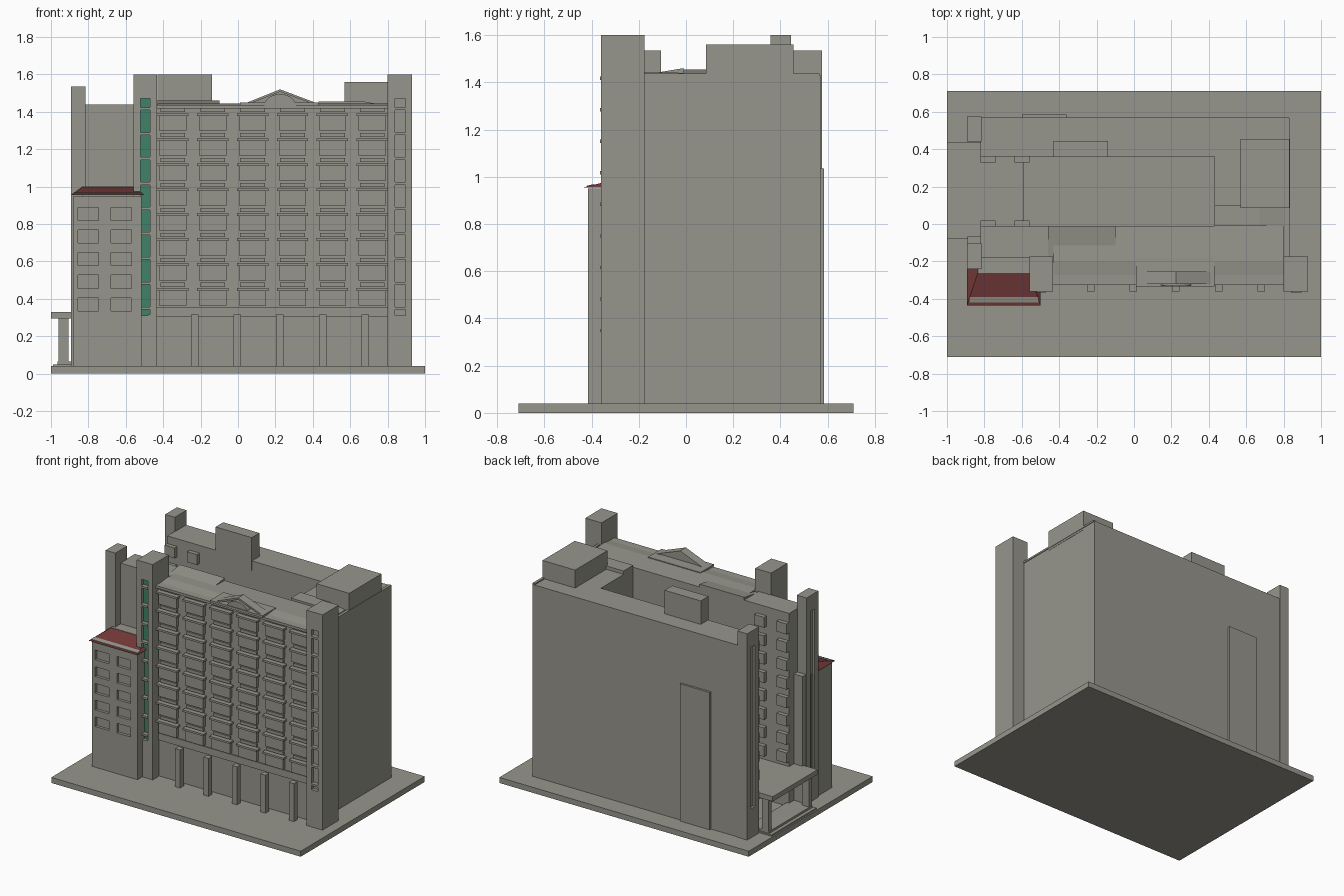
import bpy, bmesh, math

if "Cube" in bpy.data.objects:
    bpy.data.objects.remove(bpy.data.objects["Cube"])

def mat(name, c):
    m = bpy.data.materials.new(name)
    m.diffuse_color = (*c, 1)
    m.use_nodes = True
    m.node_tree.nodes["Principled BSDF"].inputs["Base Color"].default_value = m.diffuse_color
    return m

STONE = mat("stone grey", (0.31, 0.305, 0.265))
GREEN = mat("green glass", (0.05, 0.22, 0.14))
RED = mat("red roof", (0.18, 0.042, 0.042))

def finish(name, bm, m):
    bmesh.ops.recalc_face_normals(bm, faces=bm.faces)
    me = bpy.data.meshes.new(name)
    bm.to_mesh(me)
    bm.free()
    me.materials.append(m)
    ob = bpy.data.objects.new(name, me)
    bpy.context.collection.objects.link(ob)
    return ob

def add_box(bm, x0, x1, y0, y1, z0, z1):
    vs = bmesh.ops.create_cube(bm, size=1)["verts"]
    for v in vs:
        v.co = ((x0, x1)[v.co.x > 0], (y0, y1)[v.co.y > 0], (z0, z1)[v.co.z > 0])

def boxes(name, items, m=STONE):
    bm = bmesh.new()
    for b in items:
        add_box(bm, *b)
    return finish(name, bm, m)

def prism(name, profile, a, b, axis, m=STONE):
    """Extrude a 2D (u, z) profile from a to b along axis x or y."""
    bm = bmesh.new()
    rings = []
    for t in (a, b):
        rings.append([bm.verts.new((t, u, z) if axis == "x" else (u, t, z)) for u, z in profile])
    bm.faces.new(rings[0])
    bm.faces.new(rings[1])
    n = len(profile)
    for i in range(n):
        j = (i + 1) % n
        bm.faces.new((rings[0][i], rings[0][j], rings[1][j], rings[1][i]))
    return finish(name, bm, m)

def carve(ob, items):
    """Cut box recesses out of an object."""
    cutter = boxes("cutter", items)
    mod = ob.modifiers.new("cut", "BOOLEAN")
    mod.object, mod.operation, mod.solver = cutter, "DIFFERENCE", "EXACT"
    bpy.context.view_layer.objects.active = ob
    bpy.ops.object.modifier_apply(modifier=mod.name)
    bpy.data.objects.remove(cutter)

G = 0.04                                   # ground level
R = 1.43                                   # main roof level
FLOORS = [0.45 + 0.1335 * i for i in range(8)]
BAYS = [-0.349 + 0.2135 * i for i in range(6)]

# Ground slab
boxes("ground_slab", [(-1, 1, -0.71, 0.71, 0, G)])

# Main blocks around the courtyard
boxes("front_block", [(-0.46, 0.83, -0.285, -0.01, G, R)])
boxes("right_block", [(0.43, 0.83, -0.02, 0.37, G, R)])
boxes("back_block", [(-0.82, 0.83, 0.36, 0.57, G, R)])
boxes("left_block", [(-0.82, -0.46, -0.18, -0.01, G, 1.44)])
boxes("lobby", [(-0.59, 0.43, -0.01, 0.36, G, 0.32)])
boxes("roof_edge", [(0.815, 0.835, -0.18, 0.565, R - 0.005, R + 0.008)])
boxes("rear_panel", [(-0.6, -0.36, 0.57, 0.585, G, 1.035)])

# Front facade: balconies, ledges and window heads
balconies, ledges, heads = [], [], []
for z in FLOORS:
    for x in BAYS:
        balconies.append((x - 0.073, x + 0.073, -0.31, -0.28, z - 0.085, z - 0.005))
        ledges.append((x - 0.084, x + 0.084, -0.322, -0.28, z - 0.007, z + 0.007))
        heads.append((x - 0.066, x + 0.066, -0.3, -0.28, z + 0.014, z + 0.036))
boxes("balconies", balconies)
boxes("balcony_ledges", ledges)
boxes("window_heads", heads)
boxes("front_cornice", [(-0.44, 0.8, -0.325, -0.2, 1.418, 1.436)])
boxes("facade_sill", [(-0.44, 0.8, -0.295, -0.28, 0.305, 0.355)])

# Arcade columns
boxes("arcade_columns", [(x - 0.02, x + 0.02, -0.36, -0.318, G, 0.315)
                         for x in [-0.46 + 0.228 * i for i in range(6)]])

# Corner towers with a recessed window strip
def tower(side, x0, x1, s0, s1, glass):
    t = boxes(side + "_tower", [(x0, x1, -0.36, -0.175, G, 1.6)])
    carve(t, [(s0, s1, -0.4, -0.33, 0.31, 1.47)])
    boxes(side + "_tower_glass", [(s0, s1, -0.335, -0.328, 0.31, 1.47)], glass)
    boxes(side + "_tower_bars", [(s0, s1, -0.365, -0.33, z, z + 0.014)
                                 for z in [0.342 + 0.1335 * i for i in range(9)]])

tower("left", -0.56, -0.432, -0.522, -0.47, GREEN)
tower("right", 0.8, 0.93, 0.84, 0.895, STONE)

# Low front wing with recessed windows
wing = boxes("low_wing", [(-0.88, -0.515, -0.415, -0.18, G, 0.95)])
carve(wing, [(x, x + 0.11, -0.5, -0.395, z - 0.035, z + 0.035)
             for x in (-0.855, -0.68) for z in [0.37 + 0.121 * i for i in range(5)]])

# Hipped red roof of the wing
bm = bmesh.new()
low = [bm.verts.new(p) for p in ((-0.893, -0.435, 0.955), (-0.5, -0.435, 0.955),
                                 (-0.5, -0.23, 0.955), (-0.893, -0.23, 0.955))]
top = [bm.verts.new(p) for p in ((-0.835, -0.26, 0.998), (-0.56, -0.26, 0.998),
                                 (-0.56, -0.23, 0.998), (-0.835, -0.23, 0.998))]
bm.faces.new(low)
bm.faces.new(top)
for i in range(4):
    j = (i + 1) % 4
    bm.faces.new((low[i], low[j], top[j], top[i]))
finish("wing_roof", bm, RED)
boxes("wing_roof_top", [(-0.835, -0.56, -0.262, -0.18, 0.94, 1.0)])
prism("wing_roof_band", [(-0.42, 0.956), (-0.39, 0.964), (-0.39, 0.969), (-0.42, 0.962)],
      -0.88, -0.51, "x")

# Slim stair towers on the left side, with a slot
for name, y0, y1 in (("rear_stair_tower", 0.44, 0.575), ("front_stair_tower", -0.24, -0.105)):
    t = boxes(name, [(-0.893, -0.815, y0, y1, G, 1.535)])
    ym = (y0 + y1) / 2
    carve(t, [(-1, -0.875, ym - 0.025, ym + 0.025, 0.25, 1.42)])
boxes("side_pillar", [(-0.89, -0.82, -0.105, -0.065, G, 0.98)])

# Courtyard balconies near the left opening
bays = []
for z in FLOORS:
    for x in (-0.78, -0.6):
        bays.append((x - 0.04, x + 0.04, -0.012, 0.02, z - 0.085, z - 0.01))
        bays.append((x - 0.04, x + 0.04, 0.33, 0.362, z - 0.085, z - 0.01))
boxes("courtyard_balconies", bays)

# Entrance canopy with legs and floor rails
boxes("canopy_roof", [(-1, -0.59, -0.08, 0.435, 0.295, 0.33)])
boxes("canopy_legs", [(-0.96, -0.905, y, y + 0.035, G, 0.3) for y in (-0.07, 0.39)])
boxes("canopy_steps", [(-0.99, -0.8, -0.08, 0.435, G, 0.05),
                       (-0.965, -0.8, -0.07, 0.425, 0.05, 0.065)])

# Rooftop boxes
boxes("machine_room", [(0.57, 0.832, 0.085, 0.455, R - 0.02, 1.56)])
boxes("lift_room", [(-0.43, -0.14, 0.357, 0.445, 1.36, 1.6)])

# Low sloping roof panels
prism("left_roof_slope", [(-0.18, R - 0.01), (-0.01, R - 0.01), (-0.01, 1.46), (-0.18, 1.432)],
      -0.46, -0.1, "x")
prism("right_roof_slope", [(0.43, R - 0.01), (0.8, R - 0.01), (0.8, 1.432), (0.67, 1.455), (0.43, 1.455)],
      -0.01, 0.1, "y")
prism("front_roof_slope", [(-0.32, R), (-0.01, R - 0.01), (-0.01, 1.44), (-0.2, 1.445)],
      -0.43, 0.8, "x")

# Central pediment with an arch
boxes("pediment_base", [(0.01, 0.43, -0.335, -0.18, 1.434, 1.45)])
prism("pediment_gable", [(0.05, 1.45), (0.225, 1.52), (0.41, 1.45), (0.38, 1.45), (0.225, 1.507), (0.08, 1.45)],
      -0.32, -0.255, "y")
prism("pediment_wall", [(0.07, 1.448), (0.225, 1.51), (0.39, 1.448)], -0.29, -0.26, "y")
prism("pediment_arch", [(0.225 + 0.085 * math.cos(math.pi * i / 12),
                         1.43 + 0.065 * math.sin(math.pi * i / 12)) for i in range(13)],
      -0.33, -0.28, "y")
